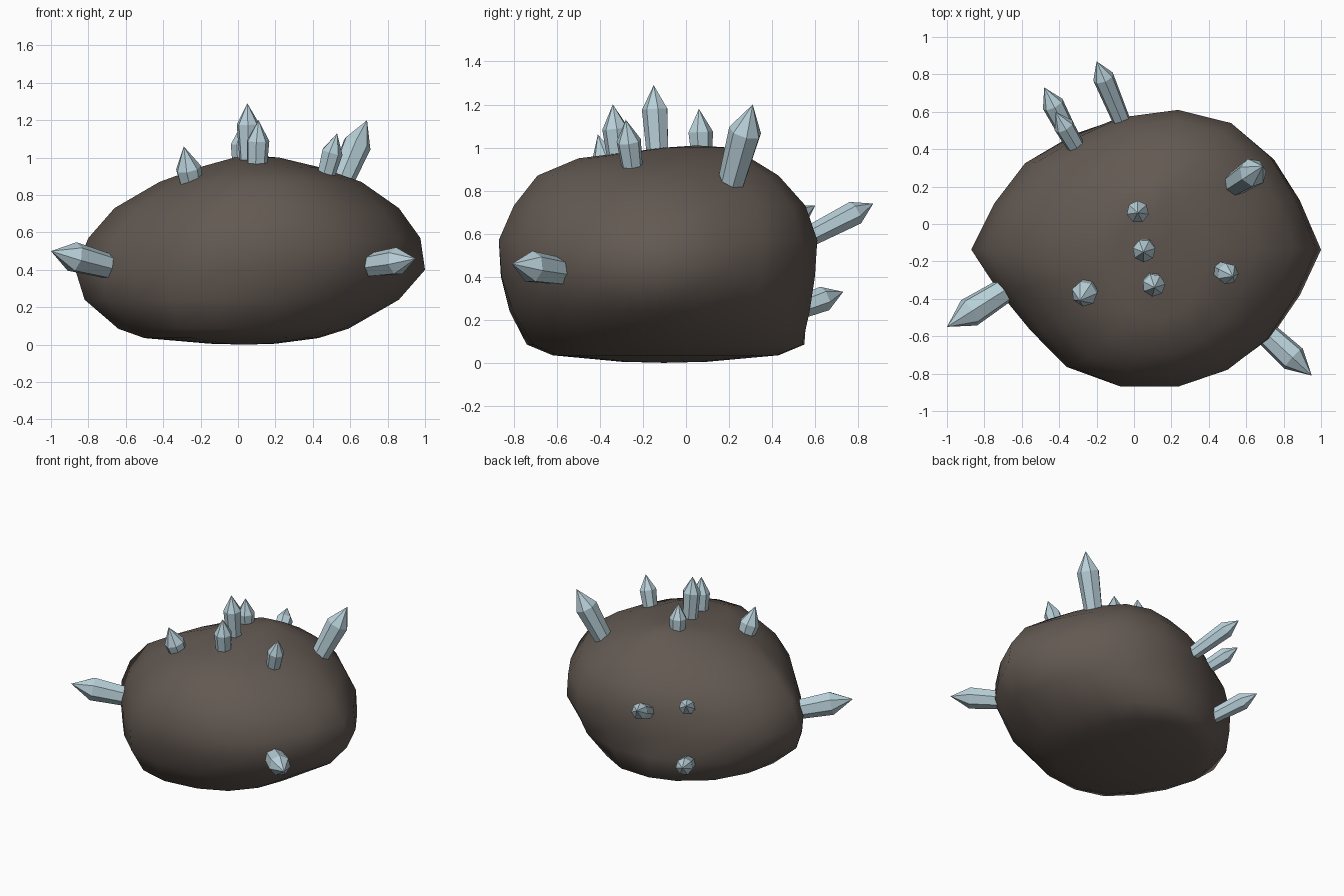
import bpy
import bmesh
from mathutils import Vector

cube = bpy.data.objects.get("Cube")
if cube:
    bpy.data.objects.remove(cube)


def make_material(name, rgb):
    mat = bpy.data.materials.new(name)
    mat.use_nodes = True
    mat.diffuse_color = (*rgb, 1)
    mat.node_tree.nodes["Principled BSDF"].inputs["Base Color"].default_value = (*rgb, 1)
    return mat


def finish(bm, name, mat, smooth=False):
    bmesh.ops.recalc_face_normals(bm, faces=bm.faces)
    for face in bm.faces:
        face.smooth = smooth
    mesh = bpy.data.meshes.new(name)
    bm.to_mesh(mesh)
    bm.free()
    mesh.materials.append(mat)
    obj = bpy.data.objects.new(name, mesh)
    bpy.context.collection.objects.link(obj)
    return obj


def normalised(points):
    """Scale a plan outline to the unit square."""
    xs, ys = zip(*points)
    return [Vector(((x - min(xs)) / (max(xs) - min(xs)),
                    (y - min(ys)) / (max(ys) - min(ys)))) for x, y in points]


stone = make_material("brown stone", (0.125, 0.10, 0.085))
ice = make_material("pale blue crystal", (0.48, 0.63, 0.69))

# Boulder: pointed plan at the waist, rounder plan at the foot
waist = normalised([(1, -.13), (.88, .14), (.74, .36), (.52, .54), (.22, .61), (-.1, .57),
                    (-.33, .47), (-.58, .33), (-.74, .12), (-.87, -.13), (-.72, -.35),
                    (-.55, -.56), (-.36, -.76), (-.1, -.86), (.22, -.86), (.5, -.77),
                    (.72, -.61), (.88, -.38)])
foot = normalised([(.6, -.13), (.56, .08), (.48, .27), (.36, .43), (.16, .54), (-.08, .55),
                   (-.27, .49), (-.48, .33), (-.61, .1), (-.66, -.13), (-.59, -.36),
                   (-.47, -.55), (-.32, -.7), (-.1, -.76), (.16, -.73), (.36, -.64),
                   (.5, -.48), (.57, -.3)])

# Height, x range, y range, share of the foot outline
levels = [(.005, -.15, .2, -.3, .1, 1), (.035, -.5, .43, -.62, .43, 1),
          (.085, -.64, .59, -.74, .55, 1), (.24, -.82, .86, -.82, .58, .5),
          (.4, -.87, 1, -.86, .6, .1), (.57, -.8, .975, -.87, .61, 0),
          (.73, -.66, .86, -.8, .555, 0), (.87, -.42, .66, -.69, .43, 0),
          (.95, -.2, .43, -.5, .3, 0), (1, -.02, .22, -.1, .2, 0)]

bm = bmesh.new()
rings = []
for z, x0, x1, y0, y1, share in levels:
    plan = [a.lerp(b, share) for a, b in zip(waist, foot)]
    rings.append([bm.verts.new((x0 + p.x * (x1 - x0), y0 + p.y * (y1 - y0), z))
                  for p in plan])
count = len(waist)
for lower, upper in zip(rings, rings[1:]):
    for i in range(count):
        j = (i + 1) % count
        bm.faces.new((lower[i], lower[j], upper[j], upper[i]))
for ring, z in ((rings[0], 0), (rings[-1], 1.01)):
    middle = sum((v.co for v in ring), Vector((0, 0, 0))) / count
    middle.z = z
    pole = bm.verts.new(middle)
    for i in range(count):
        bm.faces.new((ring[i], ring[(i + 1) % count], pole))
finish(bm, "boulder", stone, smooth=True)


def crystal(name, base, tip, radius, sides=7):
    """Slightly flared prism with a pointed end, its foot sunk in the rock."""
    base, tip = Vector(base), Vector(tip)
    axis = (tip - base).normalized()
    base -= axis * 0.04
    length = (tip - base).length
    shoulder = length - radius * 1.8
    bm = bmesh.new()
    bmesh.ops.create_cone(bm, cap_ends=True, segments=sides, radius1=radius * 0.82,
                          radius2=radius, depth=shoulder)
    bmesh.ops.translate(bm, verts=bm.verts, vec=(0, 0, shoulder / 2))
    cap = max(bm.faces, key=lambda f: f.calc_center_median().z)
    bmesh.ops.poke(bm, faces=[cap])["verts"][0].co = (0, 0, length)
    obj = finish(bm, name, ice)
    obj.rotation_mode = "QUATERNION"
    obj.rotation_quaternion = axis.to_track_quat("Z", "Y")
    obj.location = base


# Crystals: foot, tip and radius
crystals = {
    "crystal_top_tall": ((.06, -.13, .97), (.05, -.15, 1.29), .062),
    "crystal_top_back": ((.02, .07, .98), (.02, .06, 1.18), .06),
    "crystal_top_front": ((.1, -.31, .93), (.11, -.34, 1.2), .062),
    "crystal_top_right": ((-.25, -.35, .86), (-.29, -.41, 1.06), .07),
    "crystal_top_left": ((.47, -.25, .91), (.53, -.28, 1.13), .058),
    "crystal_shoulder_left": ((.55, .22, .87), (.69, .31, 1.2), .078),
    "crystal_front_left": ((.68, -.56, .42), (.95, -.81, .46), .075),
    "crystal_front_right": ((-.7, -.36, .42), (-1, -.55, .5), .082),
    "crystal_back_upper": ((-.07, .56, .58), (-.2, .87, .74), .058),
    "crystal_back_outer": ((-.29, .38, .6), (-.42, .6, .73), .055),
    "crystal_back_lower": ((-.34, .46, .23), (-.48, .73, .33), .06),
}
for name, (root, tip, radius) in crystals.items():
    crystal(name, root, tip, radius)
